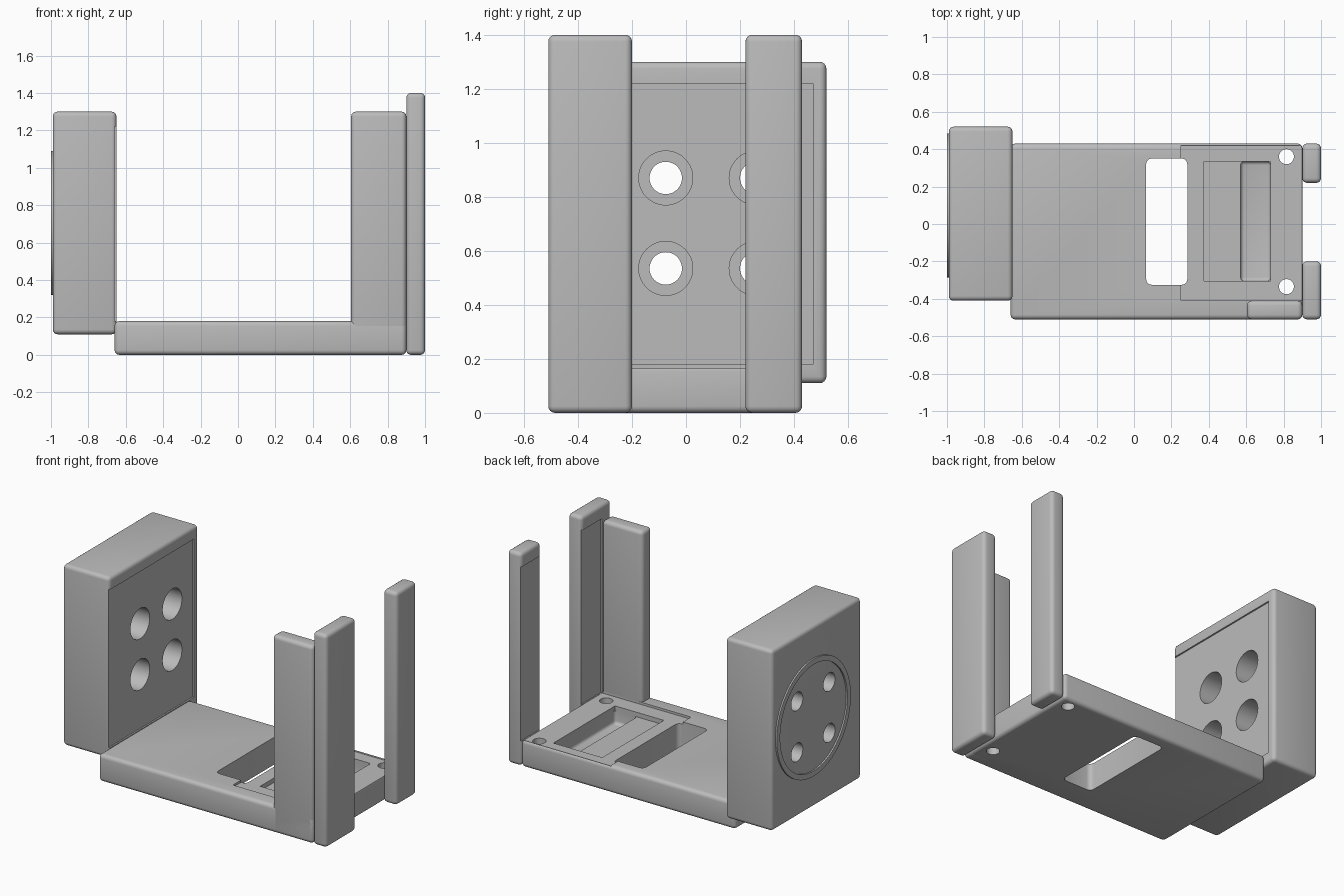
import bpy, bmesh
from mathutils import Matrix

if "Cube" in bpy.data.objects:
    bpy.data.objects.remove(bpy.data.objects["Cube"])

grey = bpy.data.materials.new("plain_grey")
grey.use_nodes = True
GREY = (0.5, 0.5, 0.5, 1)
grey.diffuse_color = GREY
grey.node_tree.nodes["Principled BSDF"].inputs["Base Color"].default_value = GREY


def make_object(name, bm):
    bmesh.ops.recalc_face_normals(bm, faces=bm.faces)
    mesh = bpy.data.meshes.new(name)
    bm.to_mesh(mesh)
    bm.free()
    mesh.materials.append(grey)
    obj = bpy.data.objects.new(name, mesh)
    bpy.context.collection.objects.link(obj)
    return obj


def box(name, x, y, z, radius=0.0, upright_only=False):
    """Box from (min, max) ranges, with rounded edges."""
    bm = bmesh.new()
    bmesh.ops.create_cube(bm, size=1)
    for v in bm.verts:
        v.co = [r[0] if c < 0 else r[1] for c, r in zip(v.co, (x, y, z))]
    if radius:
        edges = [e for e in bm.edges if not upright_only
                 or abs(e.verts[0].co.z - e.verts[1].co.z) > 0.001]
        bmesh.ops.bevel(bm, geom=edges, offset=radius, segments=4,
                        profile=0.5, affect='EDGES')
    return make_object(name, bm)


def cylinder(name, centre, radius, depth, axis='Z', segments=48):
    bm = bmesh.new()
    turn = Matrix.Rotation(1.5707963, 4, 'Y') if axis == 'X' else Matrix()
    bmesh.ops.create_cone(bm, cap_ends=True, segments=segments, radius1=radius,
                          radius2=radius, depth=depth,
                          matrix=Matrix.Translation(centre) @ turn)
    return make_object(name, bm)


def cut(target, *cutters):
    """Subtract each cutter and discard it."""
    for cutter in cutters:
        cutter.hide_render = True
        mod = target.modifiers.new("cut", 'BOOLEAN')
        mod.operation = 'DIFFERENCE'
        mod.solver = 'EXACT'
        mod.object = cutter
        bpy.context.view_layer.objects.active = target
        bpy.ops.object.modifier_apply(modifier=mod.name)
        bpy.data.objects.remove(cutter)


R = 0.025

# Base plate with tray, stepped pocket, slot and screw holes
base = box("base_plate", (-0.66, 0.9), (-0.51, 0.43), (0, 0.18), R)
cut(base,
    box("tray_cut", (0.25, 0.95), (-0.41, 0.42), (0.165, 0.3)),
    box("shelf_cut", (0.375, 0.73), (-0.305, 0.335), (0.135, 0.3)),
    box("pocket_cut", (0.57, 0.73), (-0.305, 0.335), (0.05, 0.3), 0.02),
    box("slot_cut", (0.065, 0.285), (-0.325, 0.35), (-0.1, 0.3), 0.03, True))
for y in (-0.335, 0.36):
    cut(base, cylinder("screw_cut", (0.815, y, 0.1), 0.04, 0.4))

# Mounting block with shallow inner panel and counterbored holes
block = box("mounting_block", (-0.99, -0.65), (-0.41, 0.52), (0.11, 1.3), R)
cut(block, box("panel_cut", (-0.66, -0.5), (-0.6, 0.47), (0.18, 1.22)))
for y in (-0.075, 0.26):
    for z in (0.535, 0.87):
        cut(block,
            cylinder("bore_cut", (-0.8, y, z), 0.06, 0.6, 'X'),
            cylinder("counterbore_cut", (-0.7, y, z), 0.1, 0.36, 'X'))

# Raised ring on the outer face of the block
ring = cylinder("outer_ring", (-0.99, 0.1, 0.705), 0.385, 0.02, 'X', 96)
cut(ring, cylinder("ring_cut", (-0.99, 0.1, 0.705), 0.35, 0.1, 'X', 96))

# Corner upright and the two outer posts with recessed inner faces
upright = box("corner_upright", (0.605, 0.9), (-0.51, -0.41), (0, 1.3), R)
front_post = box("front_post", (0.9, 1.0), (-0.51, -0.2), (0, 1.4), R)
back_post = box("back_post", (0.9, 1.0), (0.22, 0.43), (0, 1.4), R)
for post in (front_post, back_post):
    cut(post, box("post_cut", (0.8, 0.908), (-0.41, 0.5), (0.165, 1.31)))

# Smooth rounded edges, keep creases sharp
parts = (base, block, ring, upright, front_post, back_post)
bpy.ops.object.select_all(action='DESELECT')
for part in parts:
    part.select_set(True)
bpy.context.view_layer.objects.active = base
bpy.ops.object.shade_smooth_by_angle(angle=0.6)
